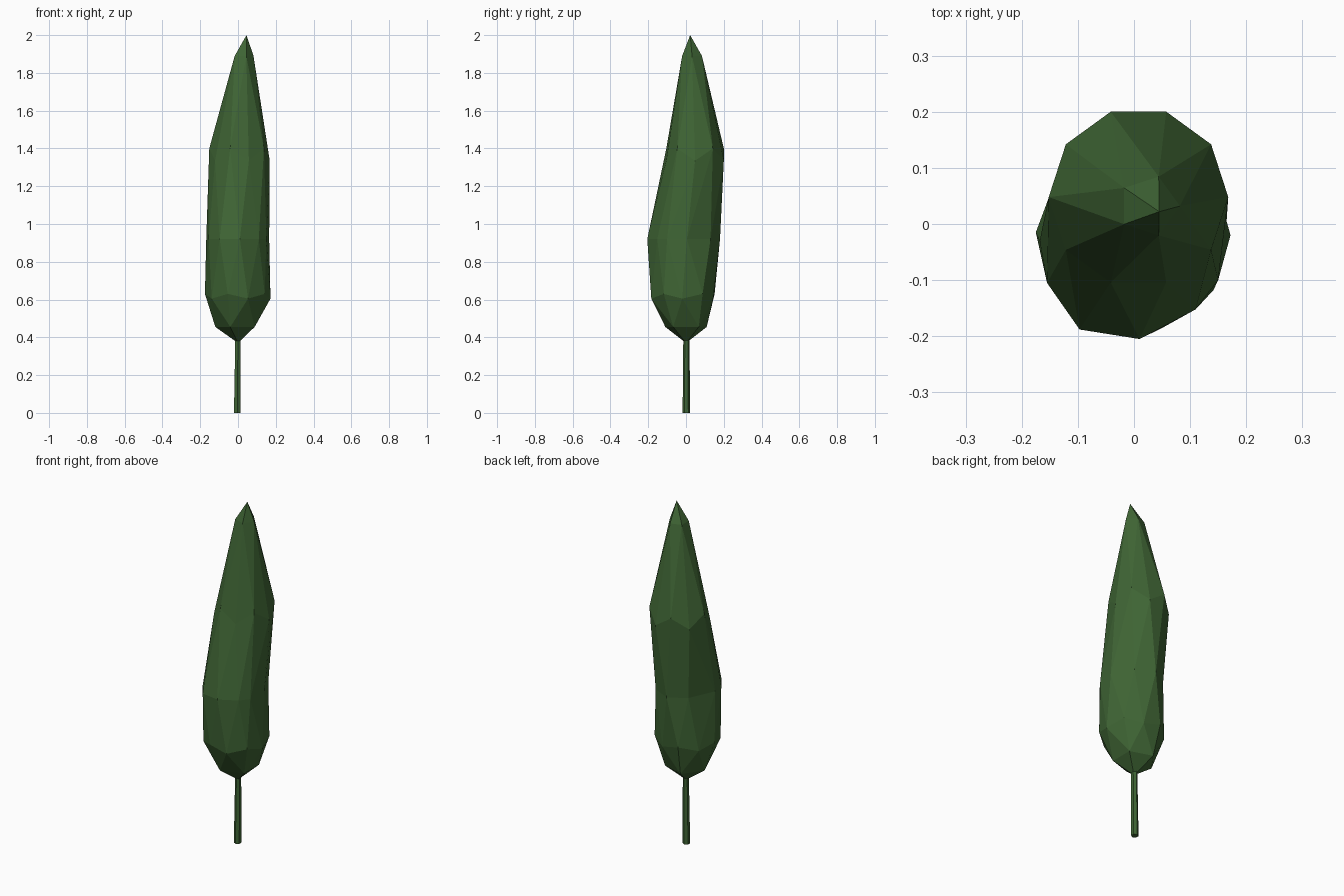
import bpy, bmesh, math

if "Cube" in bpy.data.objects:
    bpy.data.objects.remove(bpy.data.objects["Cube"])

leaf = bpy.data.materials.new("dark_green")
leaf.diffuse_color = (0.05, 0.13, 0.035, 1)
leaf.use_nodes = True
leaf.node_tree.nodes["Principled BSDF"].inputs["Base Color"].default_value = leaf.diffuse_color


def add_object(name, bm):
    bmesh.ops.recalc_face_normals(bm, faces=bm.faces)
    mesh = bpy.data.meshes.new(name)
    bm.to_mesh(mesh)
    bm.free()
    mesh.materials.append(leaf)
    obj = bpy.data.objects.new(name, mesh)
    bpy.context.collection.objects.link(obj)
    return obj


# Foliage: low-poly icosphere whose rings are reshaped into a leaning flame
# ring: sphere height, new height, centre x, centre y, radius
RINGS = [
    (-1.0, 0.37, 0.0, 0.0, 0.0),
    (-0.85, 0.455, -0.005, 0.0, 0.115),
    (-0.526, 0.605, 0.0, -0.02, 0.172),
    (-0.447, 0.63, 0.0, -0.015, 0.175),
    (0.0, 0.92, 0.0, 0.0, 0.17),
    (0.447, 1.335, 0.008, 0.048, 0.16),
    (0.526, 1.40, 0.008, 0.048, 0.16),
    (0.85, 1.89, 0.027, 0.032, 0.055),
    (1.0, 2.0, 0.045, 0.022, 0.0),
]
# Outline of the irregular widest ring, counter-clockwise from 18 degrees
BELLY = [(0.165, 0.005), (0.105, 0.13), (0.0, 0.18), (-0.1, 0.12), (-0.168, -0.03),
         (-0.155, -0.105), (-0.097, -0.188), (0.01, -0.205), (0.11, -0.152), (0.15, -0.1)]

bm = bmesh.new()
bmesh.ops.create_icosphere(bm, subdivisions=2, radius=1)
for v in bm.verts:
    ring = min(RINGS, key=lambda r: abs(r[0] - v.co.z))
    angle = math.atan2(v.co.y, v.co.x)
    _, z, cx, cy, r = ring
    if ring[0] == 0.0:
        x, y = BELLY[round((math.degrees(angle) - 18) / 36) % 10]
    else:
        x, y = cx + r * math.cos(angle), cy + r * math.sin(angle)
    v.co = (x, y, z)
add_object("foliage", bm)

# Trunk: thin, slightly leaning hexagonal stem
bm = bmesh.new()
bmesh.ops.create_cone(bm, cap_ends=True, segments=6, radius1=0.02, radius2=0.016, depth=0.42)
for v in bm.verts:
    v.co.z += 0.21
    v.co.x -= 0.004 * (1 - v.co.z / 0.42)
    v.co.y += 0.002
add_object("trunk", bm)
